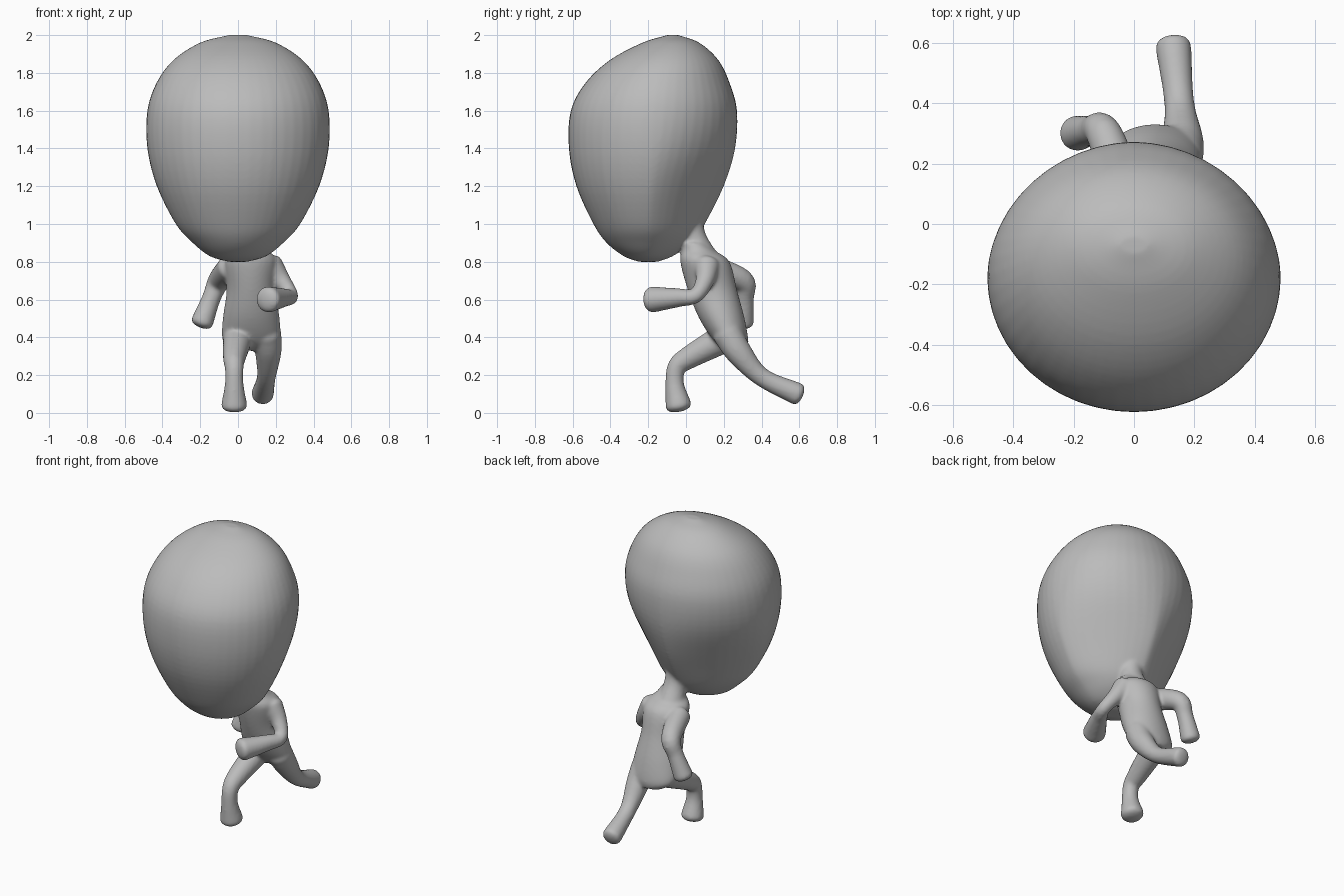
import bpy, bmesh, math
from mathutils import Vector

if "Cube" in bpy.data.objects:
    bpy.data.objects.remove(bpy.data.objects["Cube"], do_unlink=True)

GREY = (0.5, 0.5, 0.5, 1)
skin = bpy.data.materials.new("plain grey")
skin.use_nodes = True
skin.diffuse_color = GREY
skin.node_tree.nodes["Principled BSDF"].inputs["Base Color"].default_value = GREY


def spline(keys, steps=5):
    """Smooth curve through the key tuples, all values interpolated together."""
    keys = [Vector(key) for key in keys]
    padded = [2 * keys[0] - keys[1]] + keys + [2 * keys[-1] - keys[-2]]
    curve = []
    for before, start, end, after in zip(padded, padded[1:], padded[2:], padded[3:]):
        leave, arrive = (end - before) / 2, (after - start) / 2
        for step in range(steps):
            t = step / steps
            ease = t * t * (3 - 2 * t)
            curve.append(start.lerp(end, ease)
                         + leave * t * (1 - t) ** 2 - arrive * t * t * (1 - t))
    return curve + [keys[-1]]


def loft(bm, rings):
    """Skin a list of coordinate rings and close both ends."""
    rows = [[bm.verts.new(point) for point in ring] for ring in rings]
    for lower, upper in zip(rows, rows[1:]):
        for i in range(len(lower)):
            bm.faces.new((lower[i - 1], lower[i], upper[i], upper[i - 1]))
    bm.faces.new(rows[0][::-1])
    bm.faces.new(rows[-1])


def circle(sides):
    """Cosine and sine pairs around a full turn."""
    angles = [math.tau * k / sides for k in range(sides)]
    return [(math.cos(angle), math.sin(angle)) for angle in angles]


def blunt_end(end, inner):
    """Flattened dome that closes a limb beyond its last point."""
    outward = (end[0] - inner[0]).normalized()
    dome = []
    for step in range(1, 5):
        angle = step * math.pi / 9
        dome.append((end[0] + outward * end[1] * math.sin(angle) / 2,
                     end[1] * math.cos(angle) ** 0.8))
    return dome


def limb(bm, keys):
    """Round limb through (x, y, z, radius) keys."""
    path = [(point.to_3d(), point[3]) for point in spline(keys)]
    path = blunt_end(path[0], path[1])[::-1] + path + blunt_end(path[-1], path[-2])
    rings, across = [], Vector((1, 0, 0))
    for i, (centre, radius) in enumerate(path):
        ahead, behind = path[min(i + 1, len(path) - 1)], path[max(i - 1, 0)]
        along = (ahead[0] - behind[0]).normalized()
        across = (across - along * across.dot(along)).normalized()
        up = along.cross(across)
        rings.append([centre + radius * (across * c + up * s) for c, s in circle(20)])
    loft(bm, rings)


def power(value, exponent):
    return math.copysign(abs(value) ** exponent, value)


def stack(bm, x, keys, taper):
    """Upright form from (z, half width, front y, back y) keys; taper narrows its back."""
    rings = []
    for z, half, front, back in spline(keys):
        middle, depth = (front + back) / 2, (back - front) / 2
        ring = []
        for c, s in circle(48):
            sharp = taper(z) if s > 0 else 1
            ring.append((x + half * power(c, sharp), middle + depth * power(s, sharp), z))
        rings.append(ring)
    loft(bm, rings)


def nape_taper(z):
    """The back of the head draws in most just above the neck."""
    return 1 + 0.4 * math.exp(-((z - 1.1) / 0.3) ** 2)


def no_taper(z):
    return 1


bm = bmesh.new()

# Head
stack(bm, 0, [
    (0.8, 0.05, -0.25, -0.15),
    (0.83, 0.15, -0.33, -0.07),
    (0.9, 0.24, -0.42, 0.03),
    (1, 0.33, -0.49, 0.1),
    (1.2, 0.43, -0.58, 0.2),
    (1.4, 0.48, -0.62, 0.26),
    (1.6, 0.48, -0.61, 0.27),
    (1.75, 0.43, -0.53, 0.23),
    (1.87, 0.34, -0.4, 0.17),
    (1.96, 0.2, -0.23, 0.07),
    (2, 0.05, -0.1, -0.04)], nape_taper)

# Neck flaring into the back of the head
limb(bm, [(0.05, 0.09, 0.8, 0.09), (0.05, 0.04, 0.92, 0.07),
          (0.04, 0.01, 1, 0.09), (0.02, -0.02, 1.1, 0.14)])

# Leaning torso
stack(bm, 0.07, [
    (0.33, 0.08, 0.22, 0.32),
    (0.38, 0.15, 0.15, 0.33),
    (0.5, 0.15, 0.07, 0.31),
    (0.65, 0.13, 0.01, 0.27),
    (0.8, 0.14, -0.03, 0.23),
    (0.86, 0.09, -0.02, 0.15),
    (0.9, 0.07, -0.02, 0.1)], no_taper)

# Left arm bent forward, right arm bent back
limb(bm, [(0.17, 0.11, 0.78, 0.07), (0.23, 0.1, 0.7, 0.05), (0.28, 0.05, 0.62, 0.04),
          (0.24, -0.04, 0.61, 0.05), (0.16, -0.18, 0.6, 0.07)])
limb(bm, [(-0.04, 0.13, 0.77, 0.07), (-0.1, 0.3, 0.7, 0.06),
          (-0.14, 0.31, 0.61, 0.05), (-0.19, 0.3, 0.48, 0.06)])

# Left leg pushing off behind, right leg stepping forward
limb(bm, [(0.15, 0.22, 0.42, 0.08), (0.16, 0.28, 0.32, 0.07),
          (0.15, 0.4, 0.19, 0.05), (0.13, 0.59, 0.1, 0.06)])
limb(bm, [(0, 0.21, 0.4, 0.08), (-0.02, 0.01, 0.29, 0.06), (-0.02, -0.05, 0.24, 0.05),
          (-0.02, -0.06, 0.15, 0.05), (-0.02, -0.04, 0.04, 0.07)])

# Fuse the overlapping forms into one soft surface
bmesh.ops.recalc_face_normals(bm, faces=bm.faces)
mesh = bpy.data.meshes.new("running_figure")
bm.to_mesh(mesh)
bm.free()
figure = bpy.data.objects.new("running_figure", mesh)
bpy.context.collection.objects.link(figure)
mesh.materials.append(skin)
fuse = figure.modifiers.new("fuse", 'REMESH')
fuse.mode = 'VOXEL'
fuse.voxel_size = 0.01
fuse.use_smooth_shade = True
soften = figure.modifiers.new("soften", 'SMOOTH')
soften.factor = 0.5
soften.iterations = 8
